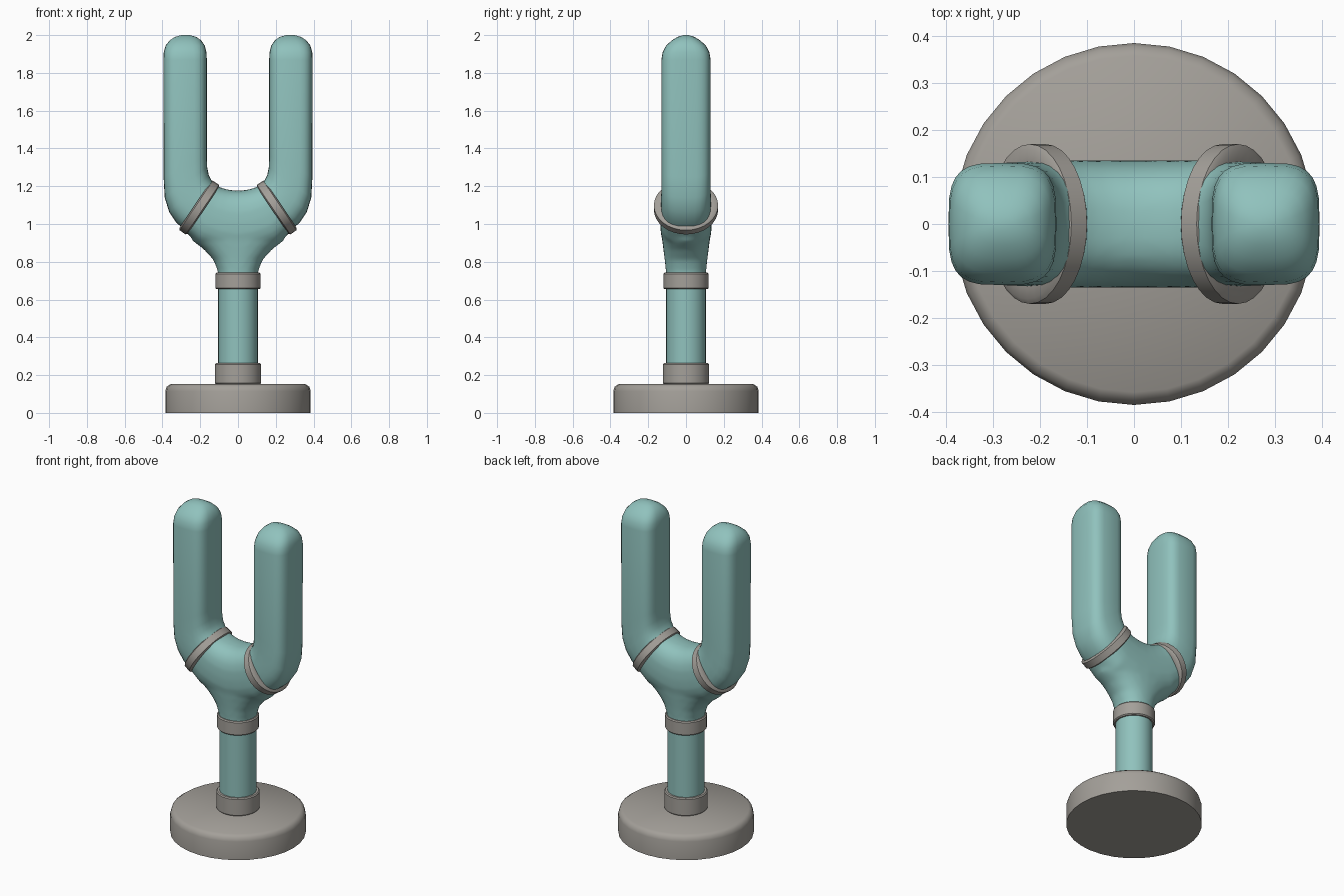
import bpy, bmesh
from math import sin, cos, pi, radians, copysign

cube = bpy.data.objects.get("Cube")
if cube:
    bpy.data.objects.remove(cube, do_unlink=True)


def material(name, rgb):
    m = bpy.data.materials.new(name)
    m.use_nodes = True
    m.diffuse_color = (*rgb, 1)
    m.node_tree.nodes["Principled BSDF"].inputs["Base Color"].default_value = (*rgb, 1)
    return m


TEAL = material("soft teal", (0.28, 0.54, 0.51))
GREY = material("warm grey", (0.37, 0.35, 0.32))


def finish(bm, name, mat, angle=40):
    bmesh.ops.recalc_face_normals(bm, faces=bm.faces)
    mesh = bpy.data.meshes.new(name)
    bm.to_mesh(mesh)
    bm.free()
    mesh.materials.append(mat)
    ob = bpy.data.objects.new(name, mesh)
    bpy.context.scene.collection.objects.link(ob)
    bpy.ops.object.select_all(action='DESELECT')
    ob.select_set(True)
    bpy.context.view_layer.objects.active = ob
    bpy.ops.object.shade_smooth_by_angle(angle=radians(angle))
    return ob


def bridge(bm, loops, closed=False):
    """Join successive vertex loops with quads."""
    pairs = list(zip(loops, loops[1:]))
    if closed:
        pairs.append((loops[-1], loops[0]))
    for a, b in pairs:
        for i in range(len(a)):
            j = (i + 1) % len(a)
            bm.faces.new((a[i], a[j], b[j], b[i]))
    if not closed:
        bm.faces.new(loops[0])
        bm.faces.new(loops[-1])


def lathe(name, profile, mat, closed=False, sides=32):
    bm = bmesh.new()
    loops = [[bm.verts.new((r * cos(2 * pi * i / sides), r * sin(2 * pi * i / sides), z))
              for i in range(sides)] for r, z in profile]
    bridge(bm, loops, closed)
    return finish(bm, name, mat)


def loft(bm, sections, side=1, sides=28):
    """Sections: inner x, inner z, outer x, outer z, half depth, squareness."""
    loops = []
    for ix, iz, ox, oz, depth, power in sections:
        loop = []
        for i in range(sides):
            t = 2 * pi * i / sides
            u = copysign(abs(cos(t)) ** (2 / power), cos(t))
            v = copysign(abs(sin(t)) ** (2 / power), sin(t))
            x = (ix + ox) / 2 + u * (ox - ix) / 2
            z = (iz + oz) / 2 + u * (oz - iz) / 2
            loop.append(bm.verts.new((side * x, v * depth, z)))
        loops.append(loop)
    bridge(bm, loops)


# Base, stem and the two straight collars
lathe("base", [(0.385, 0), (0.385, 0.115), (0.378, 0.138), (0.358, 0.152)], GREY)
lathe("stem", [(0.105, 0.14), (0.105, 0.76)], TEAL)


def collar(name, low, high, r):
    lathe(name, [(r - 0.006, low), (r, low + 0.006), (r, high - 0.006),
                 (r - 0.006, high), (0.09, high), (0.09, low)], GREY, closed=True)


collar("lower_collar", 0.152, 0.263, 0.123)
collar("upper_collar", 0.655, 0.742, 0.119)

# Forked yoke: trunk and cross arms fused into one smooth body
bm = bmesh.new()
trunk = [(0.105, 0.70, 0.105), (0.107, 0.75, 0.107), (0.13, 0.81, 0.113),
         (0.18, 0.865, 0.12), (0.24, 0.91, 0.126), (0.26, 0.95, 0.128), (0.2, 1.05, 0.12)]
loft(bm, [(-w, z, w, z, d, 2.2) for w, z, d in trunk])
half = [(0.125, 1.21, 0.285, 0.965, 0.136, 2.6), (0.09, 1.192, 0.21, 0.895, 0.136, 2.6),
        (0.045, 1.18, 0.1, 0.85, 0.136, 2.6)]
mid = [(0, 1.177, 0, 0.83, 0.136, 2.6)]
loft(bm, half + mid + [(-a, b, -c, d, e, f) for a, b, c, d, e, f in reversed(half)])
yoke = finish(bm, "forked_yoke", TEAL, 180)
remesh = yoke.modifiers.new("fuse", 'REMESH')
remesh.mode = 'VOXEL'
remesh.voxel_size = 0.012
remesh.use_smooth_shade = True
relax = yoke.modifiers.new("relax", 'SMOOTH')
relax.factor = 0.5
relax.iterations = 8

# Prongs with domed tips, and the tilted bands at their roots
prong = [(0.115, 1.205, 0.275, 0.965, 0.132, 2.6), (0.14, 1.23, 0.325, 1.005, 0.132, 2.8),
         (0.155, 1.26, 0.365, 1.065, 0.131, 3), (0.163, 1.30, 0.388, 1.14, 0.13, 3.3),
         (0.165, 1.36, 0.394, 1.25, 0.13, 3.5), (0.165, 1.87, 0.395, 1.87, 0.13, 3.5),
         (0.167, 1.91, 0.393, 1.91, 0.124, 3.3), (0.176, 1.945, 0.383, 1.945, 0.105, 3),
         (0.195, 1.972, 0.362, 1.972, 0.075, 2.7), (0.22, 1.99, 0.335, 1.99, 0.045, 2.4),
         (0.255, 2.0, 0.3, 2.0, 0.015, 2)]
for side, label in ((1, "left"), (-1, "right")):
    bm = bmesh.new()
    loft(bm, prong, side)
    finish(bm, label + "_prong", TEAL, 60)
    band = lathe(label + "_band", [(0.94, -0.027), (1, -0.02), (1, 0.02), (0.94, 0.027),
                                   (0.78, 0.027), (0.78, -0.027)], GREY, closed=True)
    band.scale = (0.158, 0.17, 1)
    band.rotation_euler = (0, side * radians(56), 0)
    band.location = (side * 0.205, 0, 1.087)
